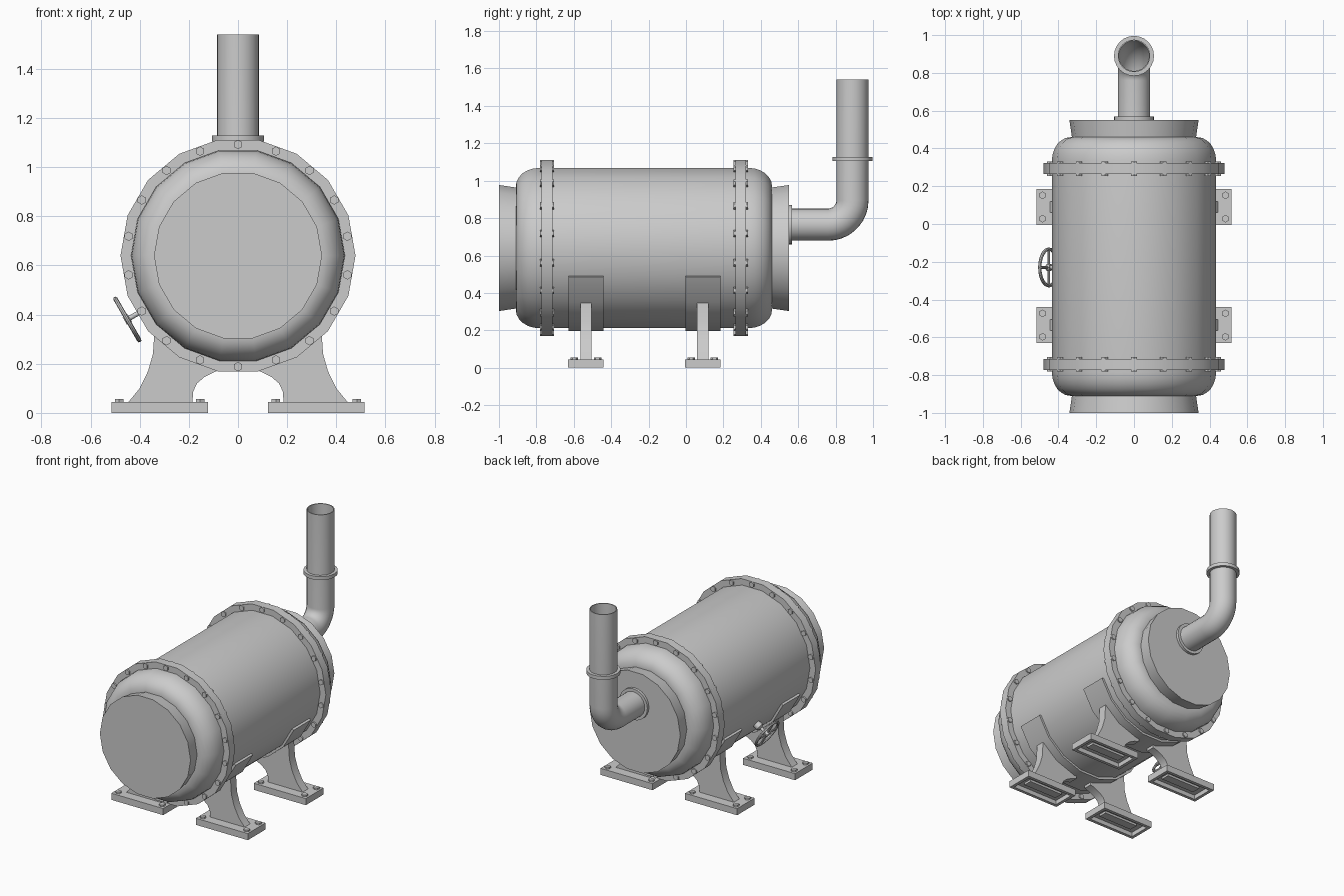
import bpy, bmesh, math
from mathutils import Matrix, Vector

if "Cube" in bpy.data.objects:
    bpy.data.objects.remove(bpy.data.objects["Cube"], do_unlink=True)

steel = bpy.data.materials.new("plain grey steel")
steel.use_nodes = True
GREY = (0.6, 0.6, 0.6, 1)
steel.diffuse_color = GREY
steel.node_tree.nodes["Principled BSDF"].inputs["Base Color"].default_value = GREY

AXIS_Z = 0.64      # height of the tank's axis
MID_Y = -0.225     # middle of the tank's length
ALONG_Y = Matrix.Rotation(-math.pi / 2, 4, 'X')


def finish(name, bm, matrix=Matrix(), smooth=True, fix=True):
    """Turn a bmesh into a named object with the steel material."""
    if fix:
        bmesh.ops.recalc_face_normals(bm, faces=bm.faces)
    bm.transform(matrix)
    mesh = bpy.data.meshes.new(name)
    bm.to_mesh(mesh)
    bm.free()
    mesh.materials.append(steel)
    ob = bpy.data.objects.new(name, mesh)
    bpy.context.collection.objects.link(ob)
    if smooth:
        bpy.ops.object.select_all(action='DESELECT')
        ob.select_set(True)
        bpy.context.view_layer.objects.active = ob
        bpy.ops.object.shade_smooth_by_angle(angle=math.radians(32))
    return ob


def lathe(name, profile, sides, matrix, loop=False):
    """Revolve (radius, height) points about local z; loop makes a ring."""
    bm = bmesh.new()
    rings = []
    for r, h in profile:
        angles = [math.tau * i / sides for i in range(sides)]
        rings.append([bm.verts.new((r * math.cos(a), r * math.sin(a), h)) for a in angles])
    pairs = list(zip(rings, rings[1:]))
    if loop:
        pairs.append((rings[-1], rings[0]))
    else:
        bm.faces.new(rings[0])
        bm.faces.new(rings[-1])
    for a, b in pairs:
        for i in range(sides):
            j = (i + 1) % sides
            bm.faces.new((a[i], a[j], b[j], b[i]))
    return finish(name, bm, matrix)


def rod(bm, matrix, radius, length, sides):
    bmesh.ops.create_cone(bm, cap_ends=True, segments=sides, radius1=radius,
                          radius2=radius, depth=length, matrix=matrix)


def extrude_y(name, points, y, width, smooth=True):
    """Extrude an (x, z) outline along y."""
    bm = bmesh.new()
    face = bm.faces.new([bm.verts.new((x, y - width / 2, z)) for x, z in points])
    new = bmesh.ops.extrude_face_region(bm, geom=[face])["geom"]
    bmesh.ops.translate(bm, vec=(0, width, 0),
                        verts=[v for v in new if isinstance(v, bmesh.types.BMVert)])
    return finish(name, bm, smooth=smooth)


# Tank shell with rounded ends
tank_at = Matrix.Translation((0, MID_Y, AXIS_Z)) @ ALONG_Y
arc = [math.radians(90 * i / 6) for i in range(7)]
dome = [(0.335 + 0.1 * math.cos(a), 0.56 + 0.125 * math.sin(a)) for a in arc]
lathe("tank_shell", [(r, -h) for r, h in reversed(dome)] + dome, 18, tank_at)

# Flared end covers, bolted flanges
for side, end in ((-1, "front"), (1, "rear")):
    lathe(end + "_end_cover", [(0.325, side * 0.66), (0.342, side * 0.775)], 18, tank_at)
    mid = side * 0.518
    lathe(end + "_flange", [(0.478, mid - 0.029), (0.478, mid + 0.029),
                            (0.42, mid + 0.029), (0.42, mid - 0.029)], 18, tank_at, True)
    bm = bmesh.new()
    for i in range(18):
        a = math.radians(10 + 20 * i)
        rod(bm, Matrix.Translation((0.452 * math.cos(a), 0.452 * math.sin(a), mid)),
            0.019, 0.076, 6)
    finish(end + "_flange_bolts", bm, tank_at, smooth=False)

# Saddles, legs and feet
leg = [(0.445, 0.015), (0.445, 0.045), (0.4, 0.1), (0.366, 0.17), (0.346, 0.24),
       (0.338, 0.36), (0.06, 0.25), (0.06, 0.177), (0.095, 0.167), (0.135, 0.147),
       (0.167, 0.12), (0.183, 0.085), (0.185, 0.045), (0.185, 0.015)]
for y, place in ((-0.535, "front"), (0.09, "rear")):
    steps = [math.radians(-20 - 20 * i) for i in range(8)]
    outer = [(0.45 * math.cos(a), AXIS_Z + 0.45 * math.sin(a)) for a in steps]
    inner = [(0.42 * math.cos(a), AXIS_Z + 0.42 * math.sin(a)) for a in reversed(steps)]
    extrude_y(place + "_saddle", outer + inner, y, 0.187)
    for s, hand in ((1, "left"), (-1, "right")):
        tag = place + "_" + hand
        extrude_y(tag + "_leg", [(s * x, z) for x, z in leg], y, 0.06)
        # foot plate hollowed from below
        bm = bmesh.new()
        box = Matrix.Translation((s * 0.319, y, 0.0225)) @ Matrix.Diagonal((0.392, 0.19, 0.045, 1))
        bmesh.ops.create_cube(bm, size=1, matrix=box)
        bm.normal_update()
        base = min(bm.faces, key=lambda f: f.calc_center_median().z)
        bmesh.ops.inset_region(bm, faces=[base], thickness=0.03)
        hole = bmesh.ops.extrude_face_region(bm, geom=[base])["geom"]
        bmesh.ops.delete(bm, geom=[base], context='FACES_ONLY')
        bmesh.ops.translate(bm, vec=(0, 0, 0.03),
                            verts=[v for v in hole if isinstance(v, bmesh.types.BMVert)])
        finish(tag + "_foot", bm, smooth=False)
        bm = bmesh.new()
        for dx in (-0.165, 0.165):
            for dy in (-0.062, 0.062):
                rod(bm, Matrix.Translation((s * 0.319 + dx, y + dy, 0.045)), 0.02, 0.022, 6)
        finish(tag + "_foot_bolts", bm, smooth=False)

# Exhaust pipe: open tube swept along an elbow
BEND, PIPE_Y, PIPE_Z = 0.13, 0.89, 0.765
path = [(0.545, PIPE_Z, 0)]
for i in range(10):
    t = math.radians(10 * i)
    path.append((PIPE_Y - BEND + BEND * math.sin(t), PIPE_Z + BEND - BEND * math.cos(t), t))
path.append((PIPE_Y, 1.54, math.pi / 2))
bm = bmesh.new()
rings = []
for r, stations in ((0.086, path), (0.08, path[::-1])):
    for y, z, t in stations:
        ring = []
        for i in range(24):
            a = math.tau * i / 24
            u = r * math.sin(a)
            ring.append(bm.verts.new((r * math.cos(a), y - u * math.sin(t), z + u * math.cos(t))))
        rings.append(ring)
for a, b in zip(rings, rings[1:] + rings[:1]):
    for i in range(24):
        j = (i + 1) % 24
        bm.faces.new((a[i], a[j], b[j], b[i]))
finish("exhaust_pipe", bm)

# Pipe collars
collar = [(0.084, -0.012), (0.106, -0.012), (0.106, 0.012), (0.084, 0.012)]
lathe("pipe_collar", collar, 24, Matrix.Translation((0, PIPE_Y, 1.116)), True)
lathe("pipe_mount", collar, 24, Matrix.Translation((0, 0.556, PIPE_Z)) @ ALONG_Y, True)

# Hand wheel on a stem pointing out of the tank
out = Vector((-0.866, 0, -0.5))
wheel_at = (Matrix.Translation(Vector((0, -0.23, AXIS_Z)) + out * 0.52)
            @ out.to_track_quat('Z', 'Y').to_matrix().to_4x4())
tube = [(0.097 + 0.009 * math.cos(math.tau * i / 8), 0.009 * math.sin(math.tau * i / 8))
        for i in range(8)]
lathe("hand_wheel_rim", tube, 24, wheel_at, True)
bm = bmesh.new()
for turn in (0, math.pi / 2):
    rod(bm, Matrix.Rotation(turn, 4, 'Z') @ Matrix.Rotation(math.pi / 2, 4, 'X'), 0.007, 0.19, 8)
finish("hand_wheel_spokes", bm, wheel_at)
lathe("hand_wheel_stem", [(0.026, -0.11), (0.026, -0.06), (0.01, -0.05), (0.01, -0.012),
                          (0.018, -0.012), (0.018, 0.012)], 12, wheel_at)
